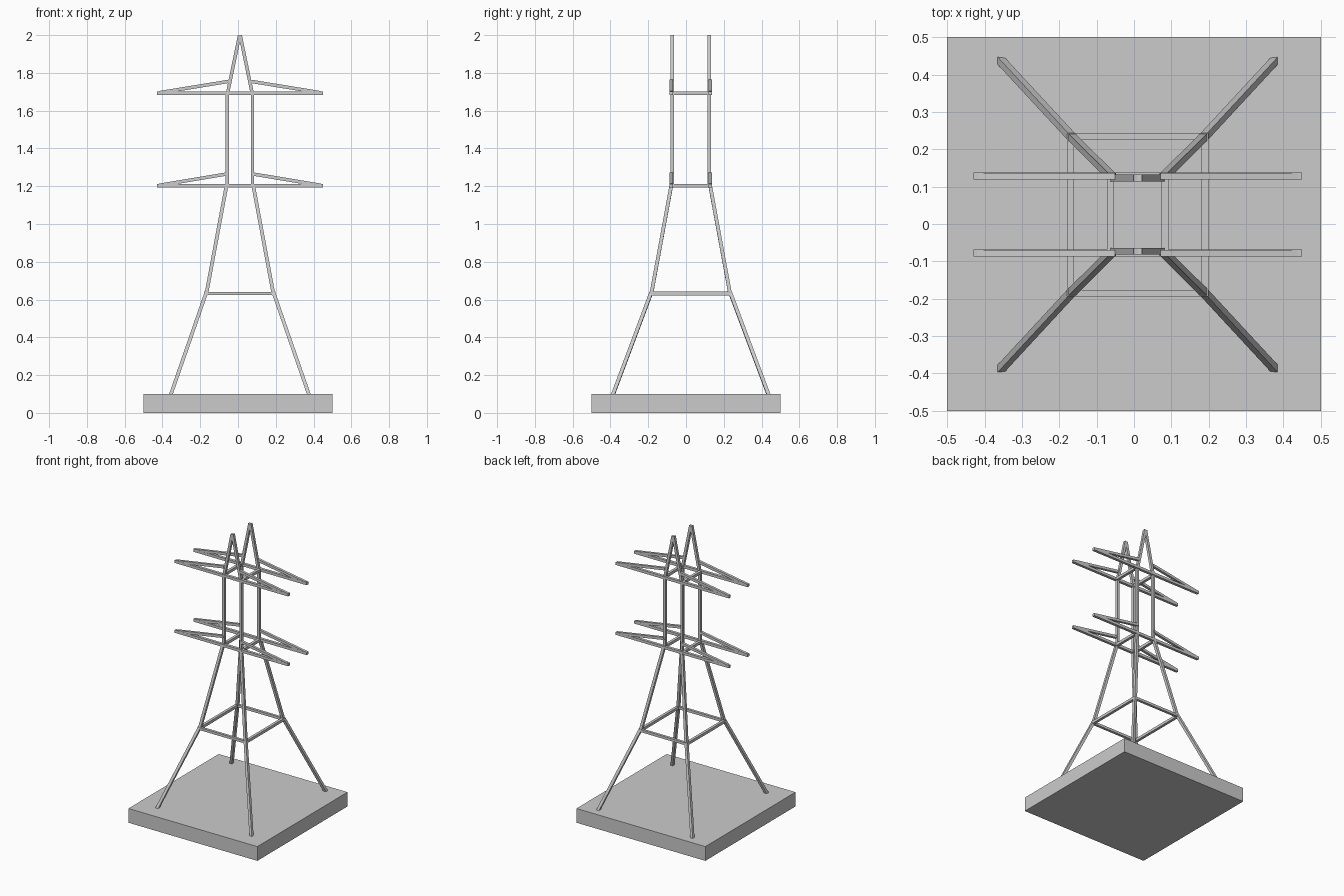
import bpy, bmesh
from mathutils import Vector, Matrix

if "Cube" in bpy.data.objects:
    bpy.data.objects.remove(bpy.data.objects["Cube"])

T = 0.019  # bar thickness


def box(name, lo, hi):
    lo, hi = Vector(lo), Vector(hi)
    bm = bmesh.new()
    bmesh.ops.create_cube(bm, size=1, matrix=Matrix.Translation((lo + hi) / 2)
                          @ Matrix.Diagonal((*(hi - lo), 1)))
    finish(name, bm)


def bar(name, a, b, t=T):
    # Square bar between two points, sides kept in line with the world axes
    a, b = Vector(a), Vector(b)
    d = (b - a).normalized()
    ref = Vector((0, 1, 0)) if abs(d.y) < 0.8 else Vector((1, 0, 0))
    u = (ref - d * ref.dot(d)).normalized()
    v = d.cross(u)
    rot = Matrix((u, v, d)).transposed().to_4x4()
    bm = bmesh.new()
    bmesh.ops.create_cube(bm, size=1, matrix=Matrix.Translation((a + b) / 2) @ rot
                          @ Matrix.Diagonal((t, t, (b - a).length, 1)))
    finish(name, bm)


def finish(name, bm):
    me = bpy.data.meshes.new(name)
    bm.to_mesh(me)
    bm.free()
    bpy.context.collection.objects.link(bpy.data.objects.new(name, me))


CX, CY = 0.01, 0.025  # tower axis
Z_MID, Z_LOW, Z_HIGH, Z_TOP = 0.632, 1.203, 1.693, 2.0

# Concrete base
box("base", (-0.5, -0.5, 0), (0.5, 0.5, 0.1))

for sx, side in ((-1, "left"), (1, "right")):
    for sy, face in ((-1, "front"), (1, "back")):
        def p(x, y, z):
            return (CX + sx * x, CY + sy * y, z)
        tag = f"{face}_{side}"
        # Splayed legs, straight column and peak
        bar("lower_leg_" + tag, p(0.367, 0.413, 0.093), p(0.178, 0.209, Z_MID + 0.005))
        bar("upper_leg_" + tag, p(0.178, 0.209, Z_MID - 0.005), p(0.07, 0.102, Z_LOW + 0.005))
        bar("column_" + tag, p(0.067, 0.098, Z_LOW - 0.005), p(0.067, 0.098, Z_HIGH + 0.007), 0.018)
        bar("peak_" + tag, p(0.065, 0.098, Z_HIGH), p(0.002, 0.098, Z_TOP - 0.002), 0.018)
        # Sloping braces of the cross arms
        bar("lower_arm_brace_" + tag, p(0.067, 0.103, Z_LOW + 0.062), p(0.428, 0.103, Z_LOW + 0.002), 0.018)
        bar("upper_arm_brace_" + tag, p(0.06, 0.103, Z_HIGH + 0.062), p(0.428, 0.103, Z_HIGH + 0.002), 0.018)

# Cross arms
for sy, face in ((-1, "front"), (1, "back")):
    y = CY + sy * 0.103
    for z, level in ((Z_LOW, "lower"), (Z_HIGH, "upper")):
        bar(f"{level}_arm_{face}", (CX - 0.44, y, z), (CX + 0.44, y, z))
    y = CY + sy * 0.21
    bar("mid_rail_" + face, (CX - 0.188, y, Z_MID), (CX + 0.188, y, Z_MID), 0.018)

# Side rails joining front and back faces
for sx, side in ((-1, "left"), (1, "right")):
    for x, y, z, level in ((0.18, 0.217, Z_MID, "mid"), (0.073, 0.112, Z_LOW, "lower"),
                           (0.073, 0.112, Z_HIGH, "upper")):
        bar(f"{level}_side_rail_{side}", (CX + sx * x, CY - y, z), (CX + sx * x, CY + y, z))
